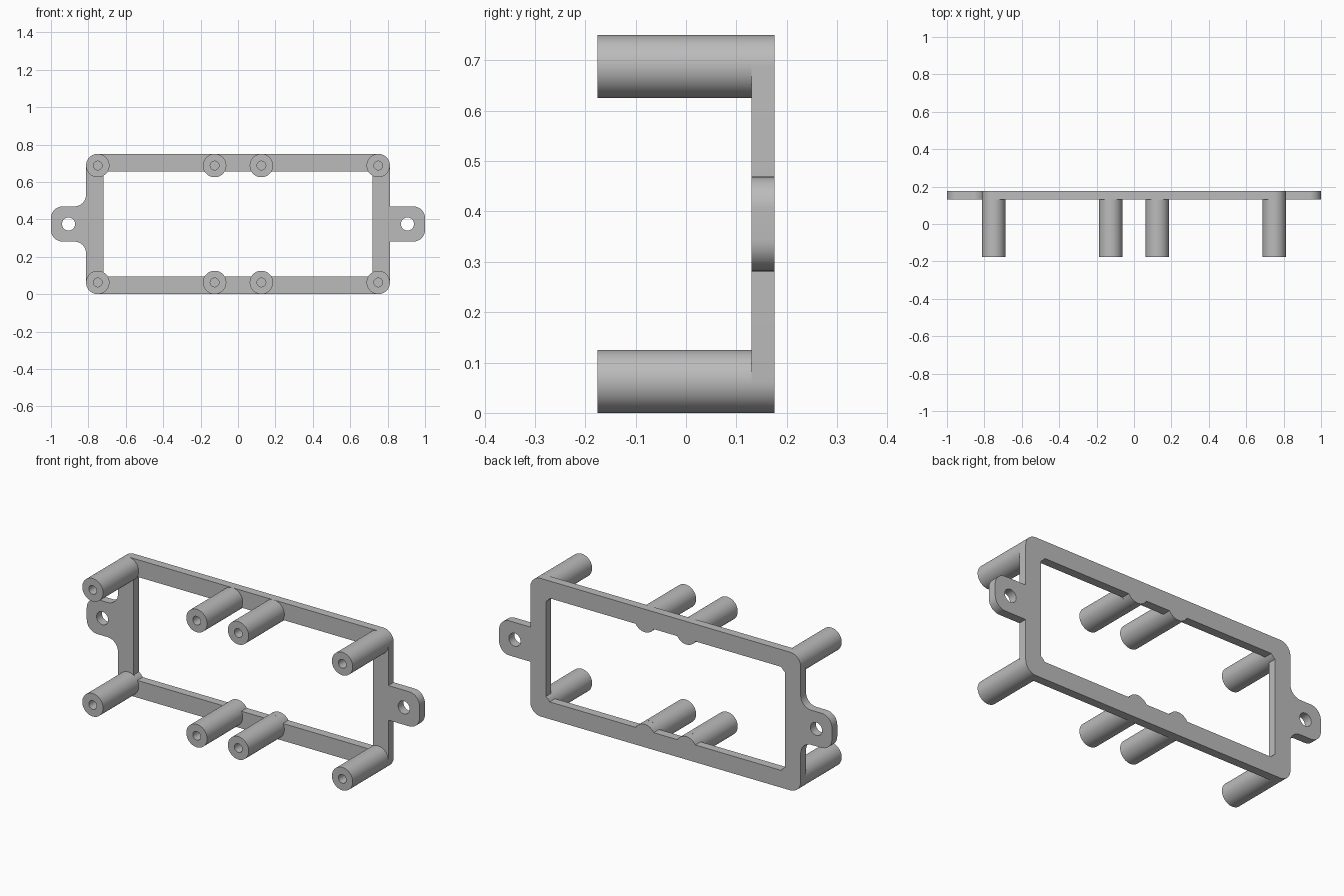
import bpy, bmesh
from math import sin, cos, radians, pi
from mathutils import Vector

if "Cube" in bpy.data.objects:
    bpy.data.objects.remove(bpy.data.objects["Cube"])

R = 0.0625                      # post, corner and fillet radius
BORE, EAR_HOLE = 0.0235, 0.035
HEIGHT = 0.75
FRONT, PLATE_FRONT, BACK = -0.176, 0.13, 0.176

grey = bpy.data.materials.new("plain grey")
grey.use_nodes = True
COLOR = (0.5, 0.5, 0.5, 1)
grey.diffuse_color = COLOR
grey.node_tree.nodes["Principled BSDF"].inputs["Base Color"].default_value = COLOR


def arc(cx, cz, a0, a1, r=R, steps=12):
    angles = [radians(a0 + (a1 - a0) * i / steps) for i in range(steps + 1)]
    return [(cx + r * cos(a), cz + r * sin(a)) for a in angles]


def finish(name, mesh):
    mesh.materials.clear()
    mesh.materials.append(grey)
    obj = bpy.data.objects.new(name, mesh)
    bpy.context.collection.objects.link(obj)
    bpy.ops.object.select_all(action='DESELECT')
    obj.select_set(True)
    bpy.context.view_layer.objects.active = obj
    bpy.ops.object.shade_smooth_by_angle(angle=radians(35))
    return obj


# Outer outline: square-shouldered left ear, filleted right ear
outline = (arc(0.75, R, -90, 0) + [(0.8125, 0.281)]
           + arc(0.9375, 0.3435, -90, 0) + arc(0.9375, 0.4065, 0, 90)
           + [(0.8125, 0.469)] + arc(0.75, HEIGHT - R, 0, 90)
           + arc(-0.75, HEIGHT - R, 90, 180)
           + arc(-0.875, 0.5315, 0, -90)
           + arc(-0.9375, 0.4065, 90, 180) + arc(-0.9375, 0.3435, 180, 270)
           + arc(-0.875, 0.2185, 90, 0) + arc(-0.75, R, 180, 270))

# Opening, with lobes where the posts reach past the bars
lower = (arc(-0.75, R, 60, 30) + arc(-0.125, R, 150, 30)
         + arc(0.125, R, 150, 30) + arc(0.75, R, 150, 120))
opening = lower + [(-x, HEIGHT - z) for x, z in lower]
holes = [arc(s * 0.906, HEIGHT / 2, 0, 350, EAR_HOLE, 35) for s in (-1, 1)]

# Plate: filled flat curve, extruded
curve = bpy.data.curves.new("plate_outline", 'CURVE')
curve.dimensions = '2D'
curve.fill_mode = 'BOTH'
curve.extrude = (BACK - PLATE_FRONT) / 2
for loop in [outline, opening] + holes:
    spline = curve.splines.new('POLY')
    spline.points.add(len(loop) - 1)
    for point, (x, z) in zip(spline.points, loop):
        point.co = (x, z, 0, 1)
    spline.use_cyclic_u = True
helper = bpy.data.objects.new("plate_outline", curve)
bpy.context.collection.objects.link(helper)
bpy.context.view_layer.update()
plate_mesh = bpy.data.meshes.new_from_object(helper)
bpy.data.objects.remove(helper)

bm = bmesh.new()
bm.from_mesh(plate_mesh)
bmesh.ops.remove_doubles(bm, verts=bm.verts, dist=1e-5)
for v in bm.verts:
    v.co = (v.co.x, (PLATE_FRONT + BACK) / 2 - v.co.z, v.co.y)
bmesh.ops.recalc_face_normals(bm, faces=bm.faces)
bm.to_mesh(plate_mesh)
bm.free()
finish("mounting_plate", plate_mesh)


# Hollow posts: wall profile spun about the y axis, closed by the plate
def post(name, x, z):
    bm = bmesh.new()
    profile = [(BORE, PLATE_FRONT), (BORE, FRONT), (R, FRONT), (R, PLATE_FRONT)]
    verts = [bm.verts.new((r, y, 0)) for r, y in profile]
    edges = [bm.edges.new(pair) for pair in zip(verts, verts[1:])]
    bmesh.ops.spin(bm, geom=verts + edges, cent=(0, 0, 0), axis=(0, 1, 0),
                   angle=2 * pi, steps=48, use_merge=True)
    bmesh.ops.remove_doubles(bm, verts=bm.verts, dist=1e-5)
    bmesh.ops.recalc_face_normals(bm, faces=bm.faces)
    # Make the front rim face forward
    rim = min(bm.faces, key=lambda f: f.calc_center_median().y)
    if rim.normal.y > 0:
        bmesh.ops.reverse_faces(bm, faces=bm.faces)
    mesh = bpy.data.meshes.new(name)
    bm.to_mesh(mesh)
    bm.free()
    finish(name, mesh).location = Vector((x, 0, z))


for level, z in (("lower", R), ("upper", HEIGHT - R)):
    for side, s in (("left", 1), ("right", -1)):
        post(f"{level}_{side}_corner_post", s * 0.75, z)
        post(f"{level}_{side}_middle_post", s * 0.125, z)
